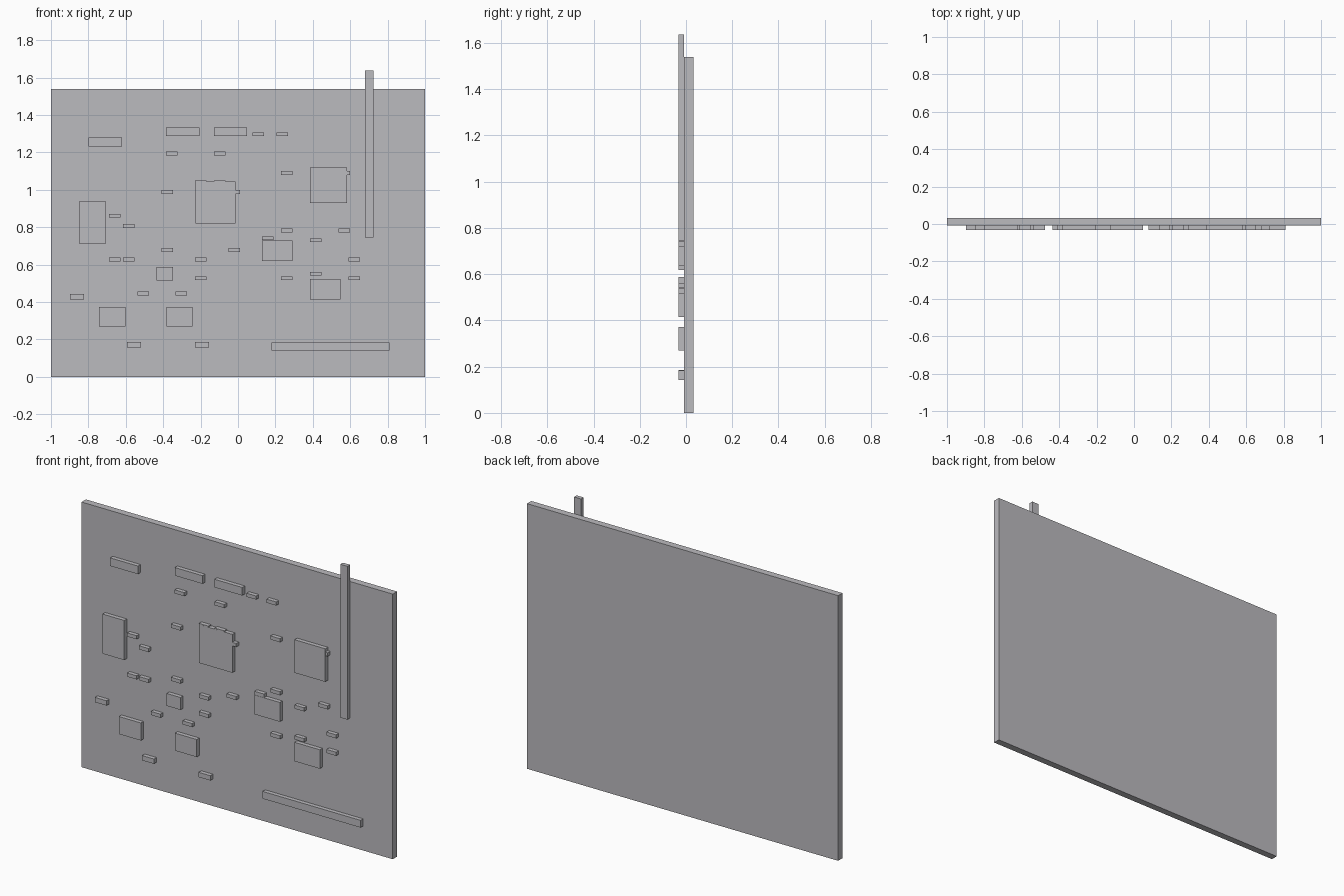
import bpy
import bmesh

BACK, FACE, FRONT = 0.032, -0.008, -0.032   # board back, board face, component front

grey = bpy.data.materials.new("plain grey")
grey.diffuse_color = (0.50, 0.495, 0.52, 1)


def blocks(name, rects, y0, y1):
    """One object made of boxes, each given as (x0, z0, x1, z1)."""
    bm = bmesh.new()
    for x0, z0, x1, z1 in rects:
        vs = bmesh.ops.create_cube(bm, size=1)["verts"]
        for v in vs:
            v.co = (x1 if v.co.x > 0 else x0,
                    y1 if v.co.y > 0 else y0,
                    z1 if v.co.z > 0 else z0)
    mesh = bpy.data.meshes.new(name)
    bm.to_mesh(mesh)
    bm.free()
    mesh.materials.append(grey)
    obj = bpy.data.objects.new(name, mesh)
    bpy.context.collection.objects.link(obj)
    return obj


def centred(points, w, h):
    return [(x - w / 2, z - h / 2, x + w / 2, z + h / 2) for x, z in points]


# Main board
blocks("board", [(-1, 0, 1, 1.54)], FACE, BACK)

# Tall strip rising above the board, and the long low connector
blocks("tall_strip", [(0.68, 0.746, 0.725, 1.637)], FRONT, FACE)
blocks("edge_connector", [(0.18, 0.142, 0.81, 0.184)], FRONT, FACE)

# Flat square and rectangular chips
blocks("chips", [
    (-0.228, 0.821, -0.014, 1.044),
    (0.385, 0.928, 0.583, 1.12),
    (-0.848, 0.709, -0.709, 0.939),
    (-0.436, 0.516, -0.348, 0.588),
    (0.128, 0.618, 0.291, 0.73),
    (0.385, 0.414, 0.548, 0.524),
    (-0.743, 0.27, -0.602, 0.372),
    (-0.383, 0.27, -0.243, 0.372),
], FRONT, FACE)

# Slim headers along the top
blocks("headers", centred([(-0.71, 1.255), (-0.295, 1.31), (-0.04, 1.31)],
                          0.178, 0.047), FRONT, FACE)

# Medium components
blocks("capacitors", centred([(-0.86, 0.428), (-0.556, 0.171), (-0.193, 0.171)],
                             0.075, 0.028), FRONT, FACE)

# Small components: height on the board -> x positions
rows = {
    1.297: (0.108, 0.237), 1.193: (-0.354, -0.097), 1.09: (0.261, 0.568),
    1.04: (-0.199, -0.097), 0.987: (-0.378, -0.02), 0.861: (-0.66,),
    0.807: (-0.584,), 0.782: (0.261, 0.568), 0.741: (0.159,), 0.73: (0.416,),
    0.679: (-0.378, -0.02), 0.628: (-0.66, -0.584, -0.199, 0.622),
    0.551: (0.416,), 0.527: (-0.199, 0.261, 0.622), 0.446: (-0.507, -0.303),
}
blocks("resistors", centred([(x, z) for z, xs in rows.items() for x in xs],
                            0.061, 0.021), FRONT + 0.0004, FACE)
